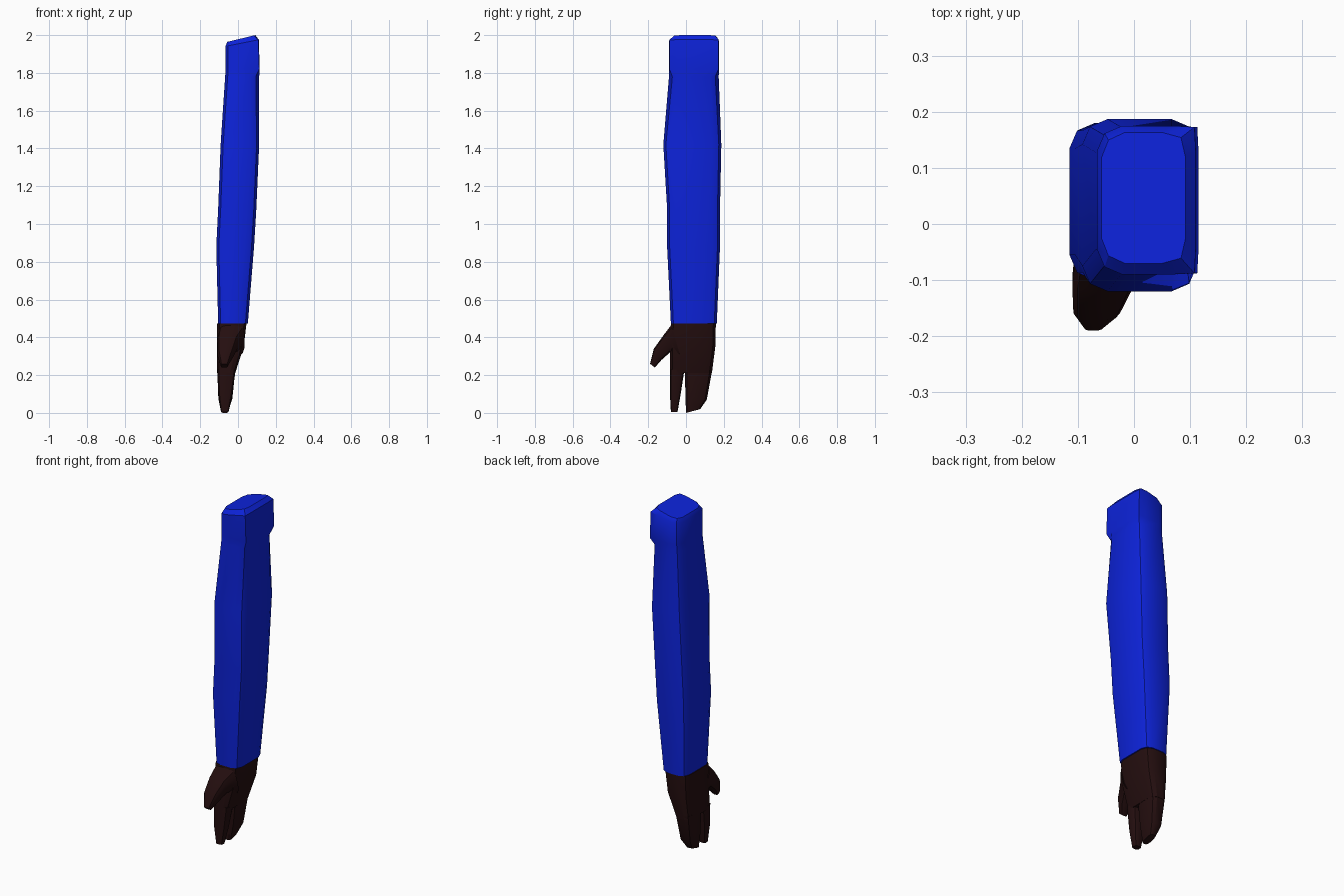
import bpy, bmesh, math

if "Cube" in bpy.data.objects:
    bpy.data.objects.remove(bpy.data.objects["Cube"])


def material(name, rgb):
    m = bpy.data.materials.new(name)
    m.diffuse_color = (*rgb, 1)
    m.use_nodes = True
    m.node_tree.nodes["Principled BSDF"].inputs["Base Color"].default_value = m.diffuse_color
    return m


BLUE = material("sleeve blue", (0.004, 0.017, 0.72))
BROWN = material("glove dark brown", (0.018, 0.0045, 0.0048))


def ring(x0, x1, y0, y1, z0, z1=None, c=0.045, inner=0.3, tilt=0.0):
    """Soft-cornered rectangle; z runs z0..z1 along y, tilt slopes it along x.
    inner = how far the +x corner points are pulled in."""
    z1 = z0 if z1 is None else z1
    cx, cy = (x0 + x1) / 2, (y0 + y1) / 2
    hx, hy = (x1 - x0) / 2, (y1 - y0) / 2
    ax, ay = min(c, hx * 0.55), min(c, hy * 0.55)
    pts = []
    for sx, sy in ((1, 1), (-1, 1), (-1, -1), (1, -1)):
        k = inner if sx > 0 else 0.3
        corner = [(0, ay), (k * ax, k * ay), (ax, 0)]
        if sx * sy < 0:
            corner.reverse()
        for dx, dy in corner:
            x, y = cx + sx * (hx - dx), cy + sy * (hy - dy)
            z = z0 + (z1 - z0) * (y - y0) / (y1 - y0) + tilt * (x - cx)
            pts.append((x, y, z))
    return pts


def loft(name, rings, mat):
    bm = bmesh.new()
    loops = [[bm.verts.new(p) for p in r] for r in rings]
    n = len(loops[0])
    for a, b in zip(loops, loops[1:]):
        for i in range(n):
            j = (i + 1) % n
            bm.faces.new((a[i], a[j], b[j], b[i]))
    bm.faces.new(loops[0])
    bm.faces.new(loops[-1])
    bmesh.ops.recalc_face_normals(bm, faces=bm.faces)
    me = bpy.data.meshes.new(name)
    bm.to_mesh(me)
    bm.free()
    me.materials.append(mat)
    ob = bpy.data.objects.new(name, me)
    bpy.context.collection.objects.link(ob)
    bpy.context.view_layer.objects.active = ob
    ob.select_set(True)
    bpy.ops.object.shade_smooth_by_angle(angle=math.radians(30))
    ob.select_set(False)


# Sleeve with a squared, slanted shoulder end
loft("sleeve", [
    ring(-0.105, 0.052, -0.08, 0.163, 0.472),
    ring(-0.115, 0.085, -0.10, 0.18, 0.88),
    ring(-0.105, 0.097, -0.10, 0.18, 1.08),
    ring(-0.092, 0.112, -0.12, 0.187, 1.42),
    ring(-0.068, 0.112, -0.09, 0.173, 1.78, inner=0.4),
    ring(-0.066, 0.115, -0.09, 0.175, 1.82, inner=0.05),
    ring(-0.066, 0.110, -0.09, 0.175, 1.958, inner=0.05, tilt=0.2),
    ring(-0.058, 0.092, -0.07, 0.163, 1.982, inner=0.2, tilt=0.24),
], BLUE)

# Palm
loft("palm", [
    ring(-0.11, 0.045, -0.08, 0.158, 0.473),
    ring(-0.11, 0.030, -0.085, 0.155, 0.35),
    ring(-0.11, -0.015, -0.085, 0.137, 0.21),
], BROWN)

# Separate first finger
loft("index_finger", [
    ring(-0.11, -0.012, -0.085, -0.008, 0.23),
    ring(-0.104, -0.03, -0.085, -0.028, 0.10),
    ring(-0.09, -0.05, -0.08, -0.045, 0.005),
], BROWN)

# Remaining fingers as one block
loft("grouped_fingers", [
    ring(-0.11, -0.014, -0.006, 0.139, 0.23),
    ring(-0.104, -0.03, -0.003, 0.110, 0.09, 0.07),
    ring(-0.09, -0.05, 0.0, 0.075, 0.0, 0.02),
], BROWN)

# Thumb, angled forward
loft("thumb", [
    ring(-0.105, 0.035, -0.078, -0.03, 0.465, 0.30),
    ring(-0.11, 0.0, -0.12, -0.085, 0.41, 0.32),
    ring(-0.108, -0.025, -0.17, -0.13, 0.34, 0.28),
    ring(-0.09, -0.055, -0.19, -0.165, 0.26, 0.24),
], BROWN)
